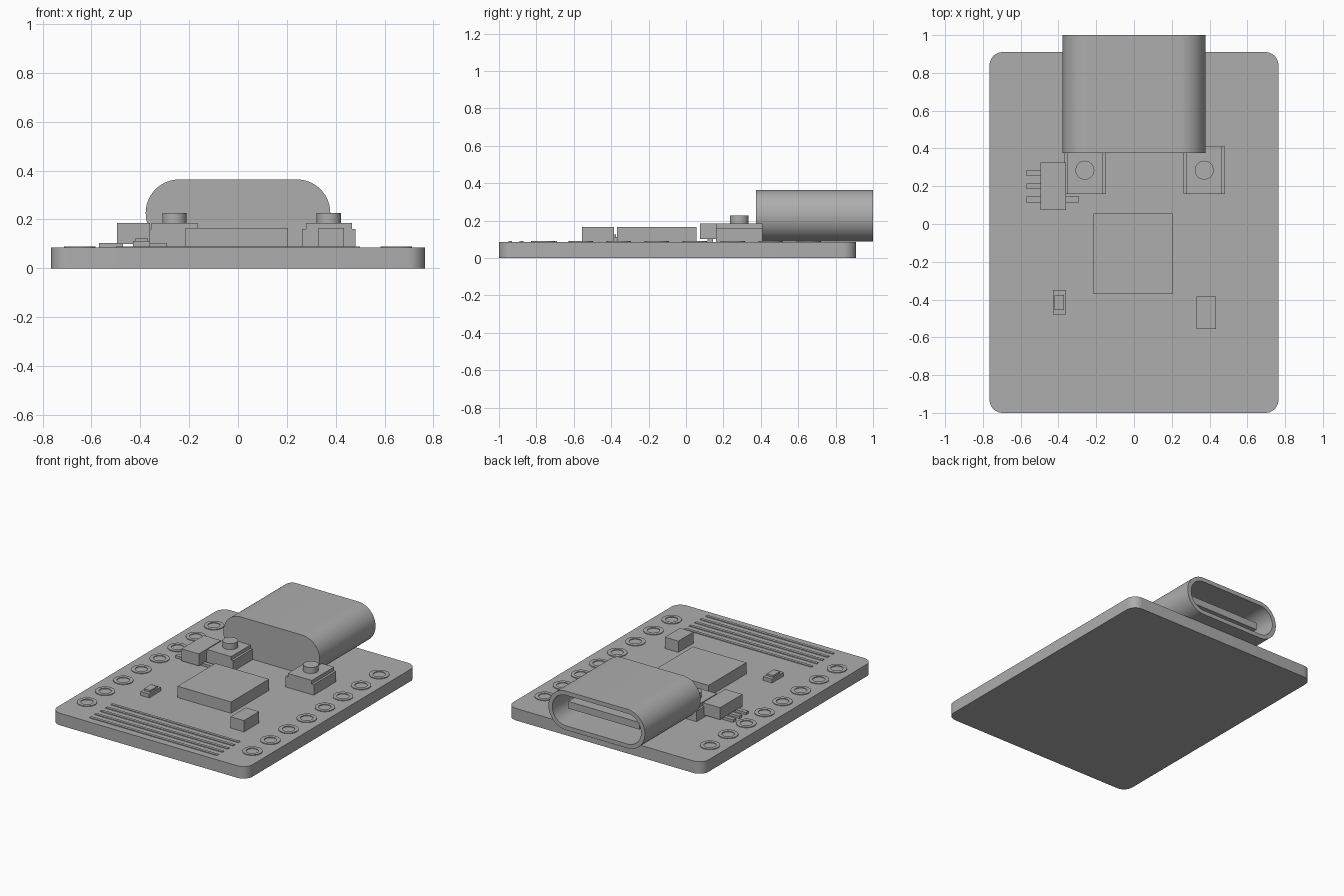
import bpy, bmesh
from math import cos, sin, pi

if "Cube" in bpy.data.objects:
    bpy.data.objects.remove(bpy.data.objects["Cube"])

GREY = (0.42, 0.42, 0.42, 1)
grey = bpy.data.materials.new("plain grey")
grey.use_nodes = True
grey.diffuse_color = GREY
grey.node_tree.nodes["Principled BSDF"].inputs["Base Color"].default_value = GREY

TOP = 0.085  # upper surface of the board


def finish(name, bm, smooth=False):
    bmesh.ops.recalc_face_normals(bm, faces=bm.faces)
    mesh = bpy.data.meshes.new(name)
    bm.to_mesh(mesh)
    bm.free()
    mesh.materials.append(grey)
    obj = bpy.data.objects.new(name, mesh)
    bpy.context.collection.objects.link(obj)
    if smooth:
        bpy.ops.object.select_all(action="DESELECT")
        obj.select_set(True)
        bpy.context.view_layer.objects.active = obj
        bpy.ops.object.shade_smooth_by_angle(angle=pi / 6)
    return obj


def box(name, x0, x1, y0, y1, z0, z1):
    bm = bmesh.new()
    bmesh.ops.create_cube(bm, size=1)
    for v in bm.verts:
        v.co = ((x0 + x1) / 2 + v.co.x * (x1 - x0),
                (y0 + y1) / 2 + v.co.y * (y1 - y0),
                (z0 + z1) / 2 + v.co.z * (z1 - z0))
    return finish(name, bm)


def rounded(w, h, r, steps=10):
    """Outline of a rounded rectangle centred on the origin."""
    points = []
    for q, (sx, sy) in enumerate([(1, 1), (-1, 1), (-1, -1), (1, -1)]):
        for i in range(steps + 1):
            a = (q + i / steps) * pi / 2
            points.append((sx * (w / 2 - r) + r * cos(a), sy * (h / 2 - r) + r * sin(a)))
    return points


def bridge(bm, a, b):
    for i in range(len(a)):
        j = (i + 1) % len(a)
        bm.faces.new((a[i], a[j], b[j], b[i]))


# Circuit board
bm = bmesh.new()
outline = rounded(1.53, 1.91, 0.07)
low, high = [[bm.verts.new((x, y - 0.045, z)) for x, y in outline] for z in (0, TOP)]
bridge(bm, low, high)
bm.faces.new(low)
bm.faces.new(high)
finish("circuit_board", bm, True)

# Hollow connector shell, open at the back
bm = bmesh.new()
outer = rounded(0.756, 0.276, 0.137, 14)
inner = rounded(0.696, 0.216, 0.107, 14)
rings = [[bm.verts.new((x, y, z + 0.226)) for x, z in shape]
         for shape, y in ((outer, 0.375), (outer, 1), (inner, 1), (inner, 0.42))]
for a, b in zip(rings, rings[1:]):
    bridge(bm, a, b)
bm.faces.new(rings[0])
bm.faces.new(rings[-1])
finish("connector_shell", bm, True)
box("connector_tongue", -0.28, 0.28, 0.42, 0.92, 0.2, 0.25)

# Main chip and capacitor
box("main_chip", -0.215, 0.205, -0.37, 0.055, TOP, 0.165)
box("capacitor", 0.33, 0.435, -0.555, -0.385, TOP, 0.165)

# Indicator light
box("light_base", -0.43, -0.36, -0.48, -0.35, TOP, 0.112)
box("light_lens", -0.42, -0.37, -0.455, -0.375, 0.112, 0.125)

# Push buttons
for side, x in (("right", -0.26), ("left", 0.372)):
    box(side + "_button_base", x - 0.11, x + 0.11, 0.16, 0.41, TOP, 0.16)
    box(side + "_button_cover", x - 0.094, x + 0.094, 0.16, 0.41, 0.16, 0.185)
    bm = bmesh.new()
    bmesh.ops.create_cone(bm, cap_ends=True, segments=32, radius1=0.05, radius2=0.05, depth=0.045)
    bmesh.ops.translate(bm, verts=bm.verts, vec=(x, 0.285, 0.2045))
    finish(side + "_button_cap", bm, True)

# Voltage regulator with three legs and a tab
box("regulator_body", -0.495, -0.36, 0.075, 0.325, 0.1, 0.185)
for i in range(3):
    y = 0.13 + 0.07 * i
    box("regulator_leg", -0.57, -0.47, y - 0.015, y + 0.015, TOP, 0.103)
box("regulator_tab", -0.4, -0.29, 0.115, 0.145, TOP, 0.103)

# Solder rings along both long edges
for side in (-1, 1):
    for i in range(8):
        bm = bmesh.new()
        loops = []
        for r, z in ((0.065, TOP), (0.065, TOP + 0.005), (0.04, TOP + 0.005), (0.04, TOP)):
            loops.append([bm.verts.new((side * 0.648 + r * cos(k * pi / 12),
                                        -0.765 + 0.203 * i + r * sin(k * pi / 12), z))
                          for k in range(24)])
        for k in range(4):
            bridge(bm, loops[k], loops[(k + 1) % 4])
        finish("solder_ring", bm, True)

# Raised traces at the front end
for i in range(5):
    y = -0.94 + 0.06 * i
    box("trace", -0.5, 0.5, y - 0.01, y + 0.01, TOP, TOP + 0.005)
